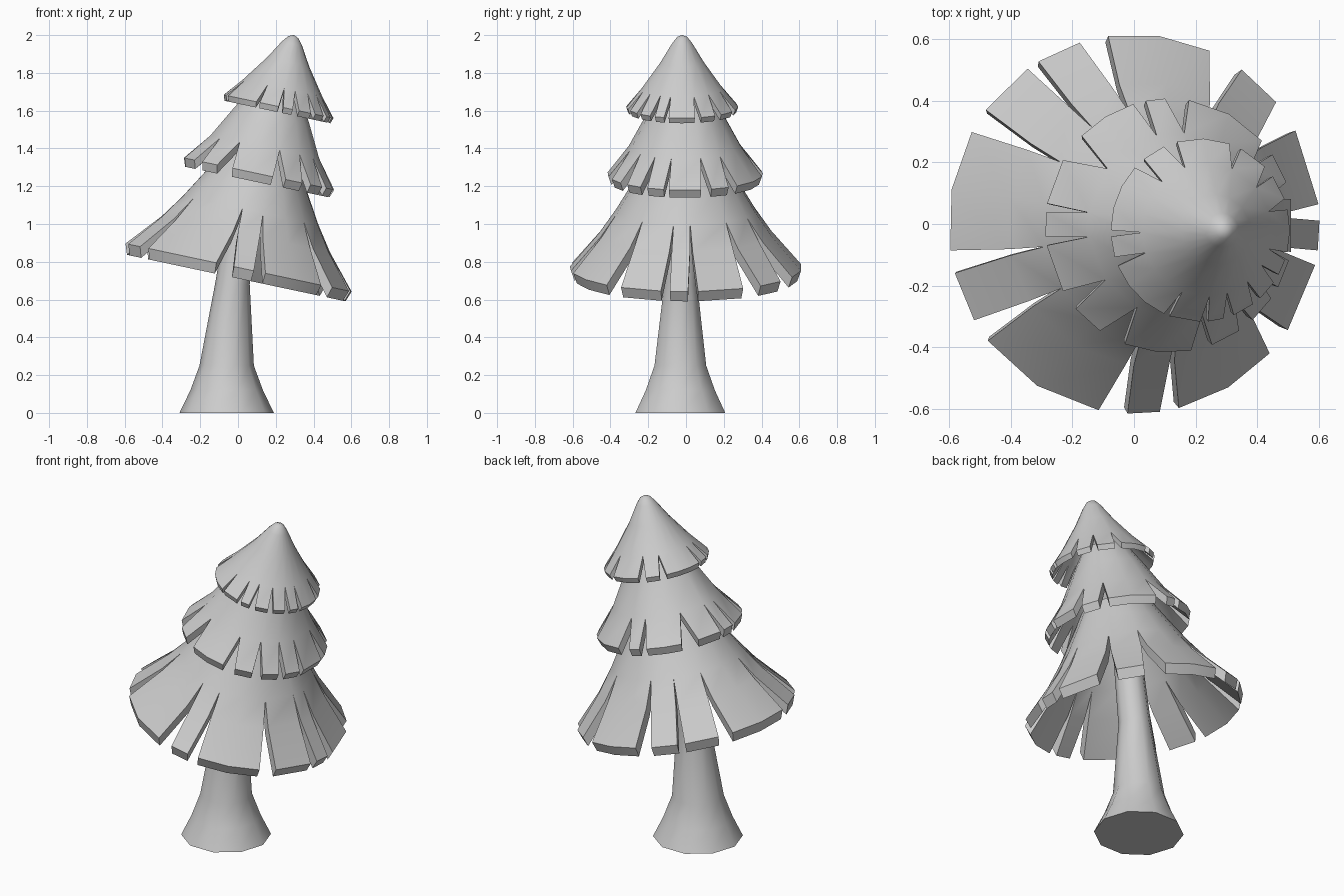
import bpy, bmesh
from math import sin, cos, radians, pi
from mathutils import Matrix, Vector

if "Cube" in bpy.data.objects:
    bpy.data.objects.remove(bpy.data.objects["Cube"])


def finish(bm, name, angle):
    bmesh.ops.recalc_face_normals(bm, faces=bm.faces)
    me = bpy.data.meshes.new(name)
    bm.to_mesh(me)
    bm.free()
    ob = bpy.data.objects.new(name, me)
    bpy.context.collection.objects.link(ob)
    bpy.ops.object.select_all(action='DESELECT')
    ob.select_set(True)
    bpy.context.view_layer.objects.active = ob
    bpy.ops.object.shade_smooth_by_angle(angle=radians(angle))
    return ob


def tier(name, center, profile, tip, thick, petals):
    """Leaning hollow skirt; V notches run from the rim up to ring `tip`."""
    bm = bmesh.new()
    place = Matrix.Translation(center) @ Matrix.Rotation(radians(12), 4, 'Y')
    cache, inner = {}, {}

    def vert(r, h, a):
        a = radians(a)
        key = (round(r * cos(a), 4), round(r * sin(a), 4), h)
        if key not in cache:
            v = bm.verts.new(place @ Vector((r * cos(a), r * sin(a), h)))
            ri = max(r - 0.36 * thick, 0)
            inner[v] = bm.verts.new(place @ Vector((ri * cos(a), ri * sin(a), h - thick)))
            cache[key] = v
        return cache[key]

    rim_r, tip_r = profile[0][0], profile[tip][0]
    outer = []
    for k, (a, b) in enumerate(petals):
        # notch centre lines on both sides of this petal
        prev_b = petals[k - 1][1] - (360 if k == 0 else 0)
        next_a = petals[(k + 1) % len(petals)][0] + (360 if k == len(petals) - 1 else 0)
        m0, m1 = (prev_b + a) / 2, (b + next_a) / 2
        n = max(1, round((b - a) / 17))

        def point(i, j):
            r, h = profile[j]
            f = max(0, (r - tip_r) / (rim_r - tip_r))
            s, e = m0 + (a - m0) * f, m1 + (b - m1) * f
            return vert(r, h, s + (e - s) * i / n)

        for i in range(n):
            for j in range(len(profile) - 1):
                quad = [point(i, j), point(i + 1, j), point(i + 1, j + 1), point(i, j + 1)]
                outer.append(bm.faces.new(list(dict.fromkeys(quad))))
    edges = [e.verts[:] for e in bm.edges if e.is_boundary]
    for f in outer:
        bm.faces.new([inner[v] for v in reversed(f.verts)])
    # rim and notch walls
    for p, q in edges:
        bm.faces.new([p, q, inner[q], inner[p]])
    return finish(bm, name, 30)


# Trunk: flared, slightly leaning ten-sided loft
bm = bmesh.new()
rings = []
for z, x, y, r in [(0, -.06, -.03, .25), (.12, -.06, -.03, .192), (.25, -.06, -.03, .144),
                   (.68, -.03, -.028, .092), (1.1, .03, -.02, .08)]:
    rings.append([bm.verts.new((x + r * cos(i * pi / 5), y + r * sin(i * pi / 5), z))
                  for i in range(10)])
for lo, hi in zip(rings, rings[1:]):
    for i in range(10):
        bm.faces.new([lo[i], lo[(i + 1) % 10], hi[(i + 1) % 10], hi[i]])
bm.faces.new(rings[0])
bm.faces.new(rings[-1])
finish(bm, "trunk", 40)

# Foliage tiers, petals given as angle spans in degrees
tier("lower_foliage", (0, 0, .77),
     [(.615, 0), (.46, .18), (.37, .31), (.28, .46), (.2, .6), (0, .64)], 2, .057,
     [(-8, 1), (6, 29.5), (40, 54.5), (66, 98), (107, 121), (125, 143), (151, 188),
      (195, 210.5), (218, 259), (268, 278), (284, 317), (326, 347.5)])
tier("middle_foliage", (.115, -.005, 1.265),
     [(.412, 0), (.3, .145), (.21, .31), (.13, .45), (0, .48)], 1, .045,
     [(-12, 12), (20, 34), (42, 81), (92, 101), (107, 135), (149, 170), (174, 185),
      (189, 211), (221, 236), (249, 280), (290, 304), (312, 325), (331, 344)])
tier("top_foliage", (.215, -.02, 1.622),
     [(.297, 0), (.215, .1), (.115, .24), (.055, .34), (.028, .375), (0, .387)], 1, .03,
     [(-14, 13), (20, 36), (44, 63), (71, 105), (114, 129), (137, 180), (184, 197),
      (203, 246), (250, 270), (275, 285), (292, 306), (312, 325), (331, 341)])
